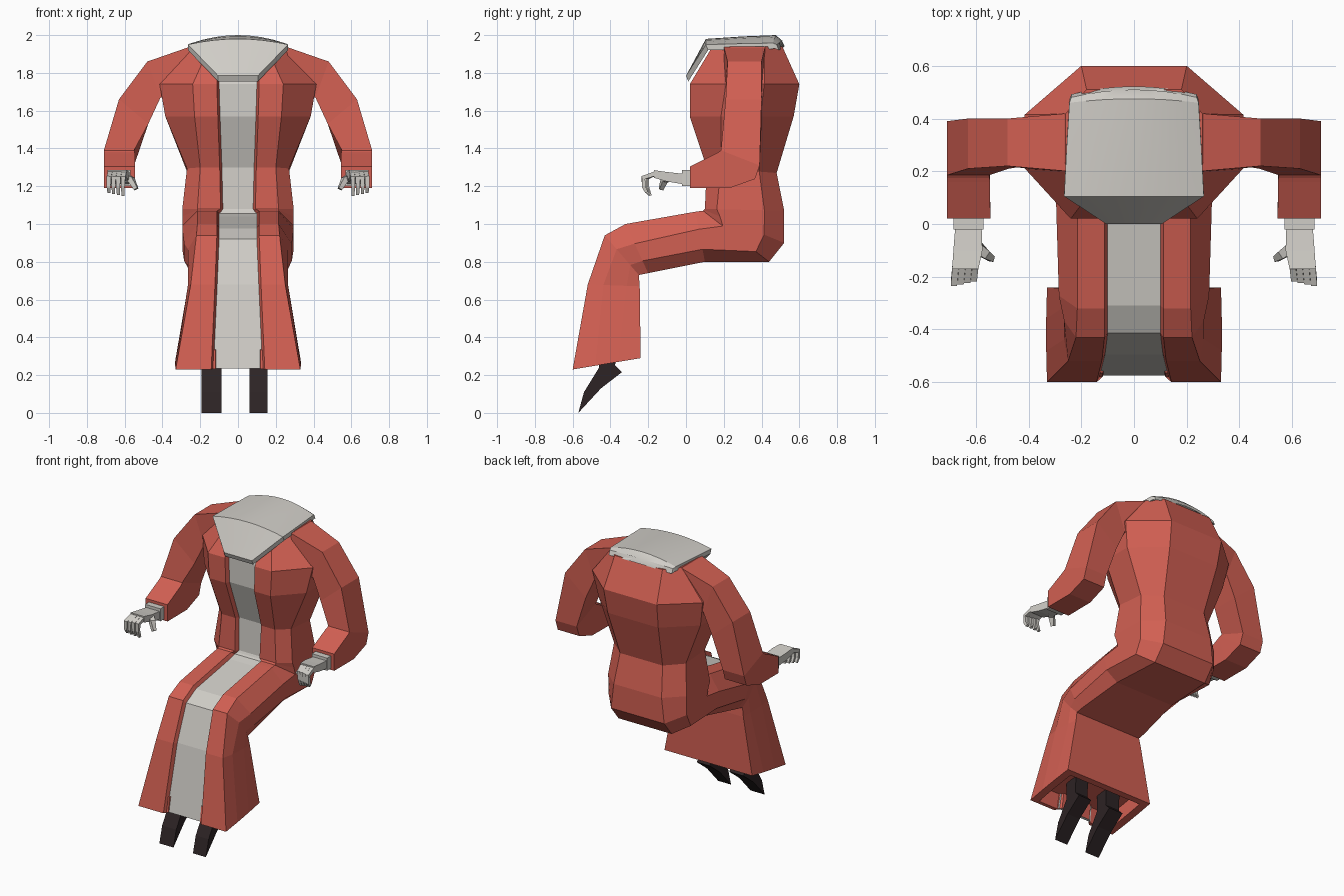
import bpy, bmesh
from mathutils import Vector


def material(name, rgb):
    m = bpy.data.materials.new(name)
    m.diffuse_color = (*rgb, 1)
    return m


RED = material("robe red", (0.64, 0.115, 0.085))
GREY = material("pale grey", (0.63, 0.61, 0.57))
DARK = material("shoe black", (0.026, 0.017, 0.018))


def loft(bm, rings, rule=None):
    """Skin a list of closed rings, capping both ends."""
    vs = [[bm.verts.new(p) for p in r] for r in rings]
    n = len(vs[0])
    for i in range(len(vs) - 1):
        for j in range(n):
            k = (j + 1) % n
            f = bm.faces.new((vs[i][j], vs[i][k], vs[i + 1][k], vs[i + 1][j]))
            if rule:
                f.material_index = rule(i, j)
    bm.faces.new(vs[0][::-1])
    bm.faces.new(vs[-1])


def finish(bm, name, mats, smooth=None):
    bmesh.ops.recalc_face_normals(bm, faces=bm.faces)
    me = bpy.data.meshes.new(name)
    bm.to_mesh(me)
    bm.free()
    for m in mats:
        me.materials.append(m)
    ob = bpy.data.objects.new(name, me)
    bpy.context.collection.objects.link(ob)
    if smooth:
        bpy.context.view_layer.objects.active = ob
        ob.select_set(True)
        bpy.ops.object.shade_smooth_by_angle(angle=smooth)
        ob.select_set(False)
    return ob


def limb(bm, pts, sizes, ref):
    """Square-section bent bar through points; sizes are half widths."""
    pts = [Vector(p) for p in pts]
    rings = []
    for i, p in enumerate(pts):
        d = (pts[min(i + 1, len(pts) - 1)] - pts[max(i - 1, 0)]).normalized()
        u = d.cross(Vector(ref)).normalized()
        v = d.cross(u)
        s = sizes[i]
        rings.append([p + u * a * s + v * b * s for a, b in ((1, 1), (-1, 1), (-1, -1), (1, -1))])
    loft(bm, rings)


# Robe: one loft from neck, round the seat, over the lap, down to the hem
# front y,z | back y,z | stripe, front corner, side, back half widths | side depths
sections = [
    (0.14, 1.94, 0.51, 1.94, 0.09, 0.15, 0.26, 0.18, 0.25, 0.75),
    (0.02, 1.74, 0.60, 1.74, 0.10, 0.24, 0.415, 0.20, 0.33, 0.68),
    (0.02, 1.57, 0.57, 1.57, 0.095, 0.23, 0.385, 0.19, 0.30, 0.68),
    (0.11, 1.30, 0.48, 1.27, 0.085, 0.20, 0.27, 0.16, 0.20, 0.75),
    (0.10, 1.08, 0.52, 1.07, 0.08, 0.215, 0.295, 0.18, 0.15, 0.75),
    (0.095, 1.075, 0.52, 0.90, 0.09, 0.215, 0.295, 0.20, 0.20, 0.75),
    (0.09, 1.07, 0.44, 0.80, 0.10, 0.215, 0.295, 0.20, 0.30, 0.80),
    (0.05, 1.065, 0.10, 0.80, 0.10, 0.215, 0.295, 0.22, 0.35, 0.75),
    (-0.32, 1.00, -0.20, 0.74, 0.10, 0.215, 0.285, 0.25, 0.40, 0.75),
    (-0.43, 0.94, -0.25, 0.73, 0.10, 0.22, 0.265, 0.25, 0.35, 0.75),
    (-0.52, 0.68, -0.245, 0.67, 0.11, 0.25, 0.265, 0.26, 0.30, 0.75),
    (-0.60, 0.23, -0.24, 0.29, 0.13, 0.33, 0.333, 0.33, 0.33, 0.67),
]
rings = []
for fy, fz, by, bz, s, a, w, b, t1, t2 in sections:
    f, k = Vector((0, fy, fz)), Vector((0, by, bz))
    rec = 0.025 / (k - f).length
    half = [(s, rec), (s + 0.012, 0), (a, 0), (w, t1), (w, t2), (b, 1)]
    full = half + [(-x, t) for x, t in reversed(half)]
    rings.append([f.lerp(k, t) + Vector((x, 0, 0)) for x, t in full])
# hollow hem
c = sum(rings[-1], Vector()) / 12
inner = [c + (p - c) * 0.84 for p in rings[-1]]
rings += [inner, [p + Vector((0, 0.015, 0.1)) for p in inner]]
last = len(sections) - 1
bm = bmesh.new()
loft(bm, rings, lambda i, j: 1 if j == 11 and i <= last else 0)
finish(bm, "robe", [RED, GREY])

# Collar: curved shoulder plate (y, half width, centre z, edge z, back bulge)
rows = [(0.0, 0.105, 1.785, 1.785, 0), (0.105, 0.265, 1.98, 1.95, 0), (0.3, 0.255, 1.993, 1.955, 0),
        (0.46, 0.245, 2.0, 1.958, 0.015), (0.48, 0.238, 1.97, 1.95, 0.03)]
rings = []
for y, w, zc, ze, bulge in rows:
    top = []
    for i in range(9):
        u = i / 4 - 1
        q = 1 - u * u
        top.append(Vector((u * w, y + bulge * q, ze + (zc - ze) * q)))
    rings.append(top + [p - Vector((0, -0.012, 0.03)) for p in reversed(top)])
bm = bmesh.new()
loft(bm, rings)
finish(bm, "collar", [GREY], 0.5)

# Sleeves: outer x,z | inner x,z | front y, back y | tilt of front upward
sleeve = [
    (0.25, 1.94, 0.33, 1.66, 0.20, 0.42, 0),
    (0.48, 1.86, 0.41, 1.67, 0.22, 0.40, 0),
    (0.63, 1.66, 0.475, 1.53, 0.21, 0.40, 0),
    (0.71, 1.35, 0.55, 1.35, 0.185, 0.39, 0.04),
    (0.71, 1.31, 0.548, 1.31, 0.175, 0.365, 0.072),
    (0.71, 1.282, 0.546, 1.282, 0.16, 0.23, 0.092),
    (0.71, 1.247, 0.545, 1.247, 0.02, 0.021, 0.057),
]
for side, m in (("left", 1), ("right", -1)):
    bm = bmesh.new()
    loft(bm, [[(m * xo, yf, zo + t), (m * xo, yb, zo - t), (m * xi, yb, zi - t), (m * xi, yf, zi + t)]
              for xo, zo, xi, zi, yf, yb, t in sleeve])
    finish(bm, side + "_sleeve", [RED])

    # Hand: cuff, palm, four curled fingers and a thumb
    bm = bmesh.new()

    def box_ring(x0, x1, y, z0, z1):
        return [(m * x0, y, z0), (m * x1, y, z0), (m * x1, y, z1), (m * x0, y, z1)]

    loft(bm, [box_ring(0.57, 0.685, 0.03, 1.2, 1.285), box_ring(0.57, 0.685, -0.02, 1.2, 1.285)])
    loft(bm, [box_ring(0.578, 0.678, -0.01, 1.21, 1.265), box_ring(0.575, 0.685, -0.10, 1.225, 1.275),
              box_ring(0.59, 0.69, -0.17, 1.245, 1.285)])
    for i in range(4):
        x = 0.602 + 0.025 * i
        e = 0.006 * i
        limb(bm, [(m * x, -0.16, 1.268), (m * (x + 0.006), -0.208 - e, 1.245),
                  (m * (x + 0.008), -0.205 - e, 1.195), (m * (x + 0.006), -0.19 - e, 1.15 + e)],
             [0.012, 0.012, 0.010, 0.008], (1, 0, 0))
    limb(bm, [(m * 0.60, -0.08, 1.245), (m * 0.565, -0.115, 1.235), (m * 0.54, -0.132, 1.185)],
         [0.02, 0.016, 0.011], (0, 1, 0.3))
    finish(bm, side + "_hand", [GREY])

# Shoes: extruded side profile, pointing downward
profile = [(-0.46, 0.36), (-0.37, 0.36), (-0.375, 0.25), (-0.34, 0.215), (-0.45, 0.13),
           (-0.57, 0.0), (-0.54, 0.11), (-0.46, 0.24)]
for name, x0, x1 in (("left_shoe", 0.06, 0.157), ("right_shoe", -0.193, -0.087)):
    bm = bmesh.new()
    loft(bm, [[(x, y, z) for y, z in profile] for x in (x0, x1)])
    finish(bm, name, [DARK])
